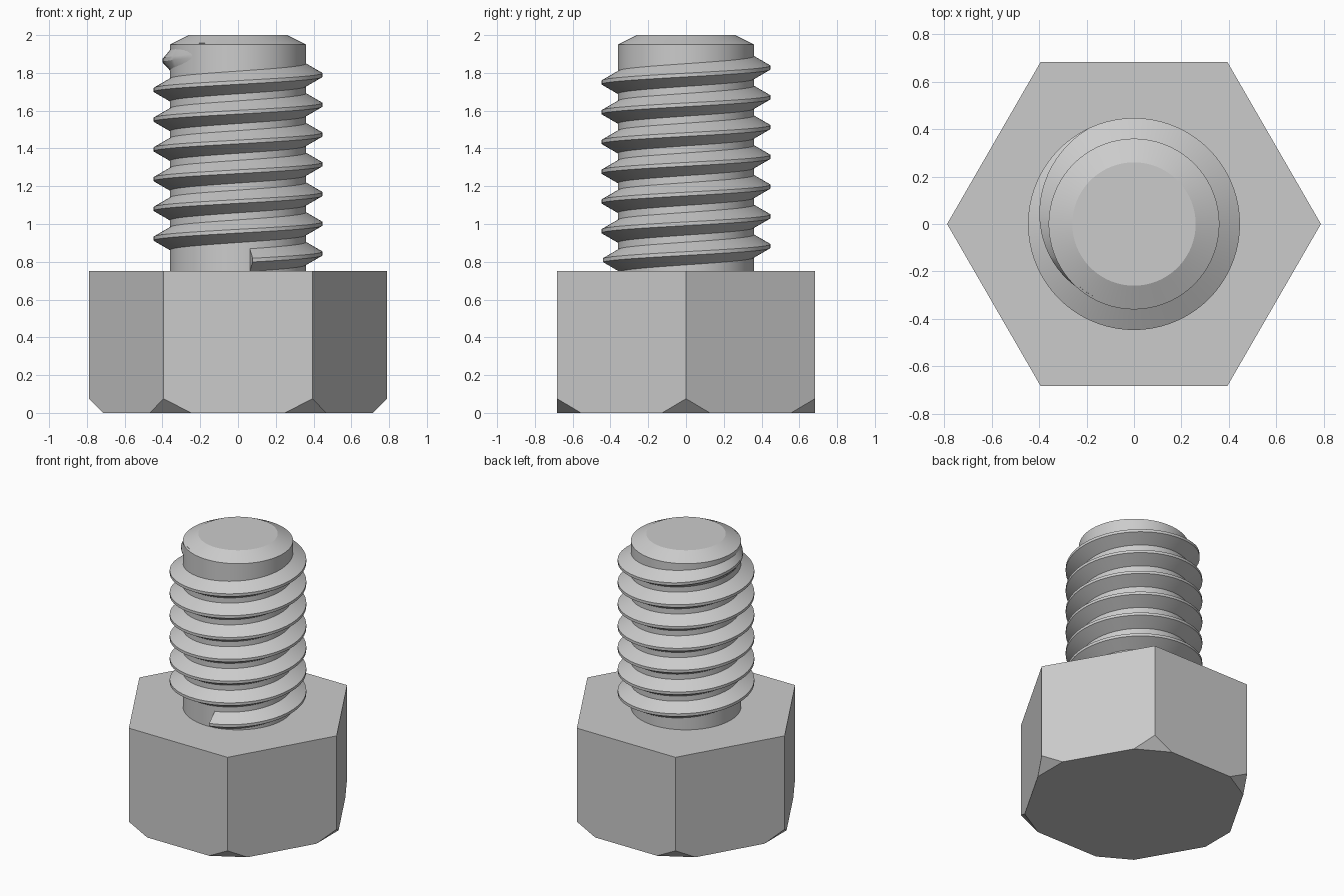
import bpy, bmesh
from math import radians, cos, sin, sqrt
from mathutils import Vector

if "Cube" in bpy.data.objects:
    bpy.data.objects.remove(bpy.data.objects["Cube"])

steel = bpy.data.materials.new("grey steel")
steel.use_nodes = True
GREY = (0.6, 0.6, 0.6, 1)
steel.diffuse_color = GREY
steel.node_tree.nodes["Principled BSDF"].inputs["Base Color"].default_value = GREY


def finish(name, bm, smooth=True):
    bmesh.ops.recalc_face_normals(bm, faces=bm.faces)
    mesh = bpy.data.meshes.new(name)
    bm.to_mesh(mesh)
    bm.free()
    mesh.materials.append(steel)
    obj = bpy.data.objects.new(name, mesh)
    bpy.context.collection.objects.link(obj)
    if smooth:
        bpy.ops.object.select_all(action="DESELECT")
        obj.select_set(True)
        bpy.context.view_layer.objects.active = obj
        bpy.ops.object.shade_smooth_by_angle(angle=radians(25))
    return obj


def polar(r, a, z):
    return Vector((r * cos(a), r * sin(a), z))


def loft(bm, rings, closed):
    """Bridge successive point rings and cap both ends."""
    rows = [[bm.verts.new(p) for p in ring] for ring in rings]
    n = len(rows[0])
    for a, b in zip(rows, rows[1:]):
        for i in range(n):
            j = (i + 1) % n
            bm.faces.new((a[i], a[j], b[j], b[i]))
    if closed:
        bm.faces.new(rows[0])
        bm.faces.new(rows[-1])


# Hexagonal head with its six bottom corners sliced off flat
HEAD_R, HEAD_TOP, CUT_IN, CUT_UP = 0.788, 0.75, 0.073, 0.075
bm = bmesh.new()
corners = [radians(60 * i) for i in range(6)]
loft(bm, [[polar(HEAD_R, a, z) for a in corners] for z in (0, HEAD_TOP)], True)
for a in corners:
    normal = polar(CUT_UP, a, -CUT_IN)
    cut = bmesh.ops.bisect_plane(
        bm, geom=bm.verts[:] + bm.edges[:] + bm.faces[:], dist=1e-6,
        plane_co=polar(HEAD_R, a, CUT_UP), plane_no=normal, clear_outer=True)
    edges = [e for e in cut["geom_cut"] if isinstance(e, bmesh.types.BMEdge)]
    bmesh.ops.contextual_create(bm, geom=edges)
finish("hex_head", bm, smooth=False)

# Round shank with a chamfered tip
ROOT = 0.36
SEG = 72
bm = bmesh.new()
profile = [(ROOT, 0.7), (ROOT, 1.95), (0.26, 2.0)]
loft(bm, [[polar(r, radians(360 * i / SEG), z) for i in range(SEG)]
          for r, z in profile], True)
finish("shank", bm)

# Right-handed helical ridge, rising out of the head and fading near the tip
PITCH, CREST, BASE = 0.1575, 0.447, 0.35
CREST_HALF = PITCH / 16
BASE_HALF = CREST_HALF + (CREST - BASE) / sqrt(3)
START, FADE, END, STEP = -2240, 115, 240, 5
bm = bmesh.new()
sections = []
for deg in range(START, END + 1, STEP):
    a = radians(deg)
    z = 1.71 + PITCH * (deg - 180) / 360 + PITCH
    if deg > END:
        break
    fade = max(0, (deg - FADE) / (END - FADE))
    r = CREST + (BASE - CREST) * fade
    sections.append([polar(BASE, a, z - BASE_HALF), polar(r, a, z - CREST_HALF),
                     polar(r, a, z + CREST_HALF), polar(BASE, a, z + BASE_HALF)])
loft(bm, sections, True)
finish("thread", bm)
